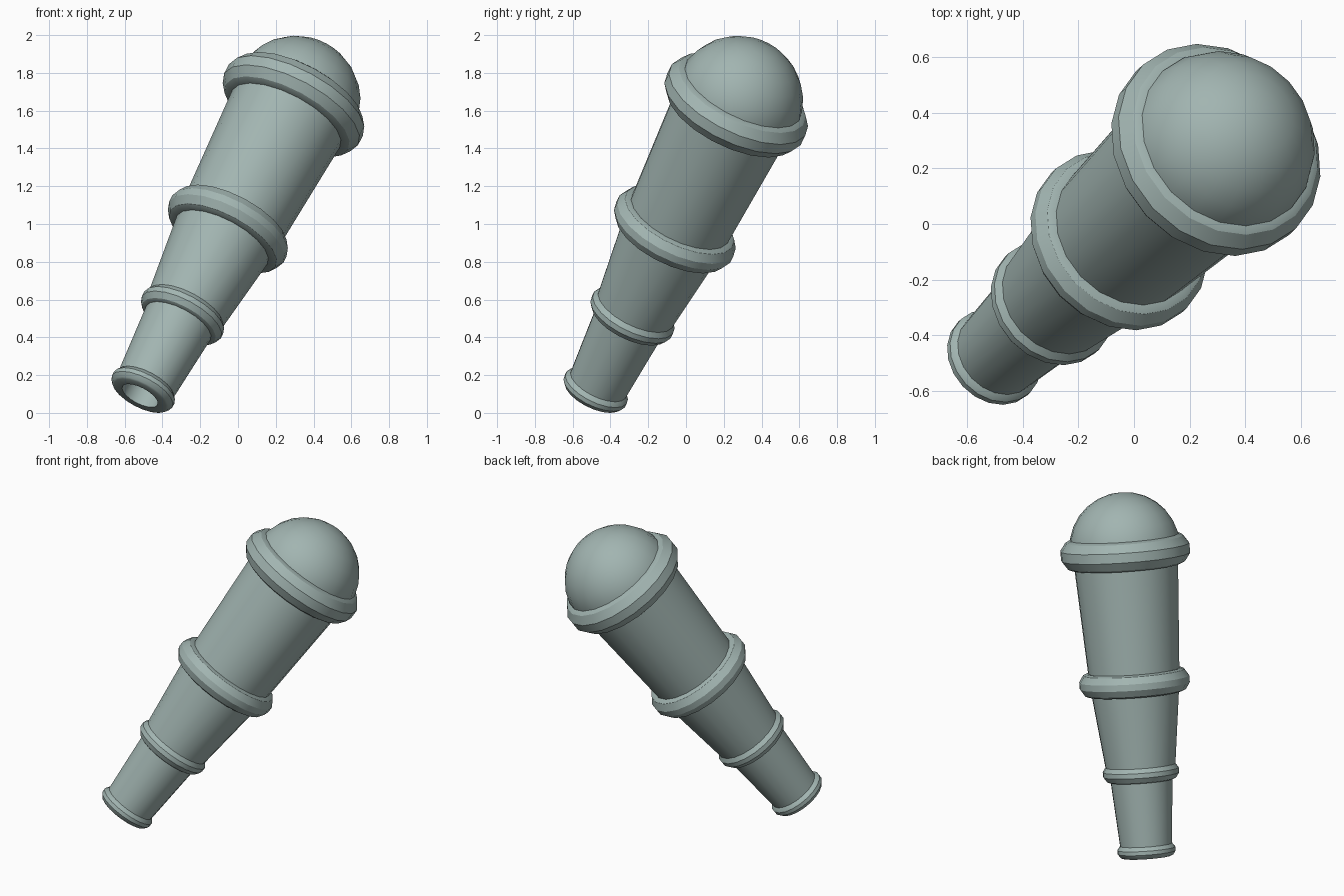
import bpy, bmesh, math
from mathutils import Vector, Matrix

if "Cube" in bpy.data.objects:
    bpy.data.objects.remove(bpy.data.objects["Cube"])

SEGMENTS = 20
BASE = Vector((-0.502, -0.478, 0.124))           # centre of the eyepiece ring
AXIS = Vector((0.428, 0.400, 0.811)).normalized()  # the spyglass leans along this line
PLACE = Matrix.Translation(BASE) @ AXIS.to_track_quat('Z', 'Y').to_matrix().to_4x4()

grey = bpy.data.materials.new("grey_green")
grey.diffuse_color = (0.36, 0.46, 0.44, 1)
grey.use_nodes = True
grey.node_tree.nodes["Principled BSDF"].inputs["Base Color"].default_value = grey.diffuse_color


def lathe(name, profile, closed=False):
    """Turn a (radius, distance along axis) profile around the leaning axis."""
    bm = bmesh.new()
    rows = []
    for i in range(SEGMENTS):
        a = 2 * math.pi * i / SEGMENTS
        rows.append([bm.verts.new((r * math.cos(a), r * math.sin(a), s)) for r, s in profile])
    n = len(profile)
    for i in range(SEGMENTS):
        p, q = rows[i], rows[(i + 1) % SEGMENTS]
        for j in range(n if closed else n - 1):
            k = (j + 1) % n
            bm.faces.new((p[j], q[j], q[k], p[k]))
    bmesh.ops.remove_doubles(bm, verts=bm.verts, dist=1e-5)
    bmesh.ops.recalc_face_normals(bm, faces=bm.faces)
    me = bpy.data.meshes.new(name)
    bm.to_mesh(me)
    bm.free()
    me.materials.append(grey)
    ob = bpy.data.objects.new(name, me)
    bpy.context.collection.objects.link(ob)
    ob.matrix_world = PLACE
    bpy.ops.object.select_all(action='DESELECT')
    ob.select_set(True)
    bpy.context.view_layer.objects.active = ob
    bpy.ops.object.shade_smooth_by_angle(angle=math.radians(30))
    return ob


# Bevelled collars: name, centre, outer radius, flat half width,
# shoulder radius, shoulder half width, inner radius
collars = [
    ("eyepiece_ring", 0.0, 0.181, 0.012, 0.164, 0.035, 0.105),
    ("lower_ring", 0.487, 0.237, 0.015, 0.216, 0.045, 0.18),
    ("middle_ring", 1.048, 0.343, 0.020, 0.316, 0.062, 0.26),
    ("upper_ring", 1.860, 0.402, 0.030, 0.367, 0.080, 0.30),
]
for name, c, r, h, r2, h2, inner in collars:
    end = h2 * 1.15
    lathe(name, [(inner, c - end), (r2 * 0.93, c - end), (r2, c - h2), (r, c - h),
                 (r, c + h), (r2, c + h2), (r2 * 0.93, c + end), (inner, c + end)], closed=True)

# Telescoping tubes, the first one with a hollow eyepiece
lathe("eyepiece_tube", [(0, 0.12), (0.105, 0.12), (0.105, -0.03), (0.157, -0.03),
                        (0.196, 0.487), (0, 0.487)])
lathe("middle_tube", [(0, 0.487), (0.213, 0.487), (0.280, 1.048), (0, 1.048)])
lathe("main_tube", [(0, 1.048), (0.280, 1.048), (0.328, 1.86), (0, 1.86)])

# Domed lens
R, C, STEPS = 0.345, 1.885, 7
lathe("lens_dome", [(0, C)] + [(R * math.cos(math.pi / 2 * i / STEPS) if i < STEPS else 0,
                                C + R * math.sin(math.pi / 2 * i / STEPS))
                               for i in range(STEPS + 1)])
